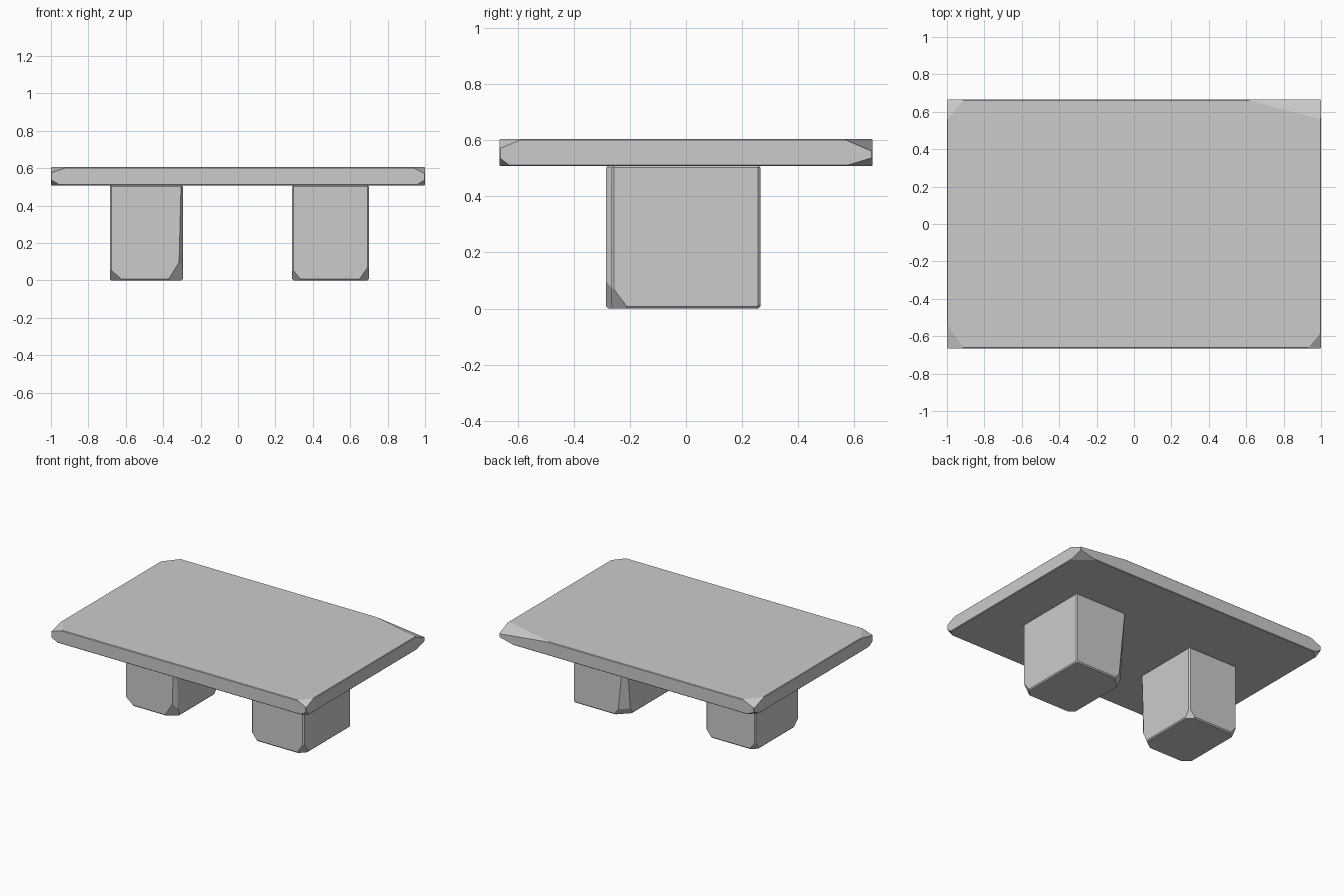
import bpy, bmesh
from mathutils import Vector

if "Cube" in bpy.data.objects:
    bpy.data.objects.remove(bpy.data.objects["Cube"])


def chipped_block(name, lo, hi, chips, bevel):
    """Box from lo to hi; each chip is three points of a plane that slices off a corner."""
    bm = bmesh.new()
    bmesh.ops.create_cube(bm, size=1)
    lo, hi = Vector(lo), Vector(hi)
    mid = (lo + hi) / 2
    for v in bm.verts:
        v.co = Vector([mid[i] + v.co[i] * (hi[i] - lo[i]) for i in range(3)])
    bmesh.ops.bevel(bm, geom=bm.edges[:], offset=bevel, segments=1,
                    affect='EDGES', profile=0.5)
    for pts in chips:
        a, b, c = map(Vector, pts)
        n = (b - a).cross(c - a).normalized()
        if n.dot(mid - a) > 0:
            n = -n
        cut = bmesh.ops.bisect_plane(bm, geom=bm.verts[:] + bm.edges[:] + bm.faces[:],
                                     plane_co=a, plane_no=n, clear_outer=True, dist=1e-5)
        rim = [e for e in cut['geom_cut'] if isinstance(e, bmesh.types.BMEdge)]
        bmesh.ops.holes_fill(bm, edges=rim, sides=0)
    bmesh.ops.recalc_face_normals(bm, faces=bm.faces[:])
    mesh = bpy.data.meshes.new(name)
    bm.to_mesh(mesh)
    bm.free()
    ob = bpy.data.objects.new(name, mesh)
    bpy.context.collection.objects.link(ob)
    return ob


def corner(x, y, z, dx, dy, dz):
    """Three points on the edges leaving the corner x, y, z."""
    return (x + dx, y, z), (x, y + dy, z), (x, y, z + dz)


# table slab with worn corners above and below
T, B, Y = 0.605, 0.508, 0.665
chipped_block("table_slab", (-1, -Y, B), (1, Y, T), [
    corner(1, Y, T, -0.40, -0.105, -0.045),
    corner(1, Y, B, -0.12, -0.10, 0.03),
    corner(-1, Y, T, 0.09, -0.11, -0.04),
    corner(-1, Y, B, 0.06, -0.06, 0.03),
    corner(-1, -Y, T, 0.09, 0.13, -0.03),
    corner(-1, -Y, B, 0.05, 0.05, 0.03),
    corner(1, -Y, T, -0.07, 0.085, -0.035),
    corner(1, -Y, B, -0.05, 0.04, 0.03),
], 0.004)

# left leg, worn at the foot and along its inner front edge
chipped_block("left_leg", (-0.685, -0.285, 0), (-0.295, 0.2, 0.51), [
    corner(-0.685, -0.285, 0, 0.07, 0.06, 0.06),
    corner(-0.295, -0.285, 0, -0.08, 0.06, 0.13),
    corner(-0.685, 0.2, 0, 0.05, -0.05, 0.06),
    corner(-0.295, 0.2, 0, -0.05, -0.05, 0.06),
    ((-0.305, -0.285, 0.5), (-0.295, -0.27, 0.5), (-0.315, -0.285, 0.1)),
], 0.008)

# right leg, with a tapering chip down its inner back edge
chipped_block("right_leg", (0.29, -0.265, 0), (0.70, 0.265, 0.51), [
    corner(0.29, -0.265, 0, 0.05, 0.05, 0.06),
    corner(0.70, -0.265, 0, -0.055, 0.06, 0.08),
    corner(0.29, 0.265, 0, 0.09, -0.09, 0.12),
    corner(0.70, 0.265, 0, -0.02, -0.02, 0.02),
    ((0.30, 0.265, 0.5), (0.29, 0.255, 0.5), (0.34, 0.265, 0.1)),
], 0.008)
